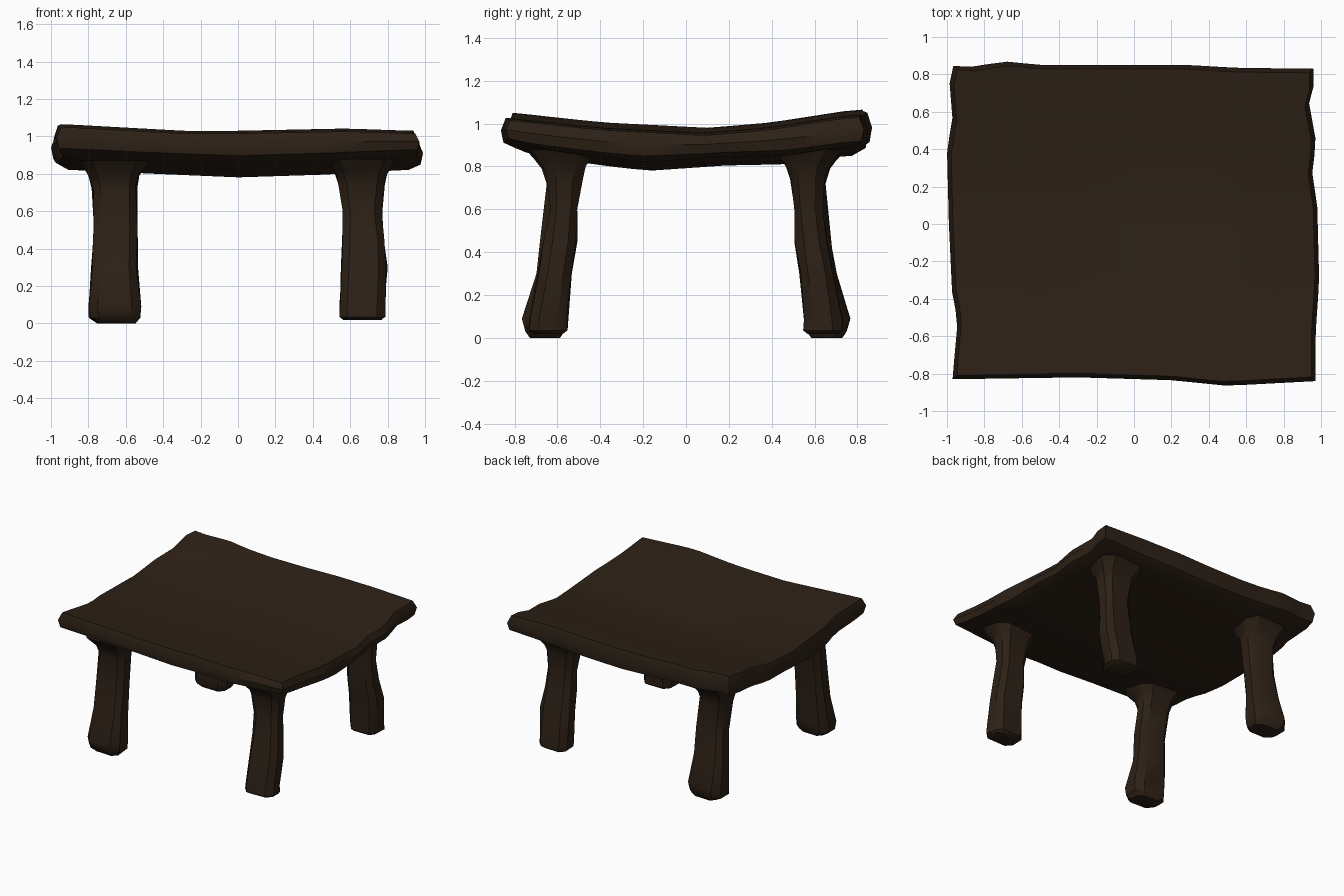
import bpy, bmesh, math, random

if "Cube" in bpy.data.objects:
    bpy.data.objects.remove(bpy.data.objects["Cube"])

random.seed(4)
wood = bpy.data.materials.new("dark_wood")
wood.diffuse_color = (0.026, 0.015, 0.008, 1)
wood.use_nodes = True
wood.node_tree.nodes["Principled BSDF"].inputs["Base Color"].default_value = wood.diffuse_color


def interp(pts, t):
    """Piecewise-linear profile lookup."""
    if t <= pts[0][0]:
        return pts[0][1]
    for (a, va), (b, vb) in zip(pts, pts[1:]):
        if t <= b:
            return va + (vb - va) * (t - a) / (b - a)
    return pts[-1][1]


def finish(bm, name):
    bmesh.ops.recalc_face_normals(bm, faces=bm.faces[:])
    mesh = bpy.data.meshes.new(name)
    bm.to_mesh(mesh)
    bm.free()
    mesh.materials.append(wood)
    ob = bpy.data.objects.new(name, mesh)
    bpy.context.collection.objects.link(ob)
    bpy.context.view_layer.objects.active = ob
    ob.select_set(True)
    bpy.ops.object.shade_smooth_by_angle(angle=math.radians(35))
    ob.select_set(False)


# Table top: uneven outline and sagging upper and lower surfaces
LEFT = [(-.83, -.97), (-.5, -.94), (-.43, -.97), (0, -.99), (.4, -1), (.55, -.97), (.8, -.99), (.85, -.96)]
RIGHT = [(-.84, .97), (-.6, .97), (-.3, .99), (.1, .98), (.3, .95), (.4, .97), (.54, .97), (.6, .92), (.73, .96), (.83, .96)]
FRONT = [(-.97, -.83), (-.3, -.82), (.2, -.835), (.5, -.865), (.97, -.84)]
BACK = [(-.95, .845), (-.86, .84), (-.7, .87), (-.5, .85), (.3, .85), (.55, .835), (.97, .83)]
TOP_Y = [(-.83, 1.045), (-.6, 1.02), (-.4, 1.0), (.1, .975), (.4, 1.0), (.8, 1.06)]
TOP_X = [(-.95, .005), (-.3, -.03), (0, -.03), (.6, -.018), (.95, -.03)]
LOW_Y = [(-.85, .87), (-.72, .84), (-.4, .80), (-.2, .78), (.2, .805), (.5, .81), (.8, .85)]
LOW_X = [(-.95, .04), (-.5, .02), (0, 0), (.5, .015), (.95, .04)]
NX, NY = 20, 18


def slab_point(i, j, inset, height):
    u, v = i / NX, j / NY
    gx, gy = -.97 + 1.94 * u, -.84 + 1.68 * v
    left, right = interp(LEFT, gy), interp(RIGHT, gy)
    front, back = interp(FRONT, gx), interp(BACK, gx)
    x = left + inset + (right - left - 2 * inset) * u
    y = front + inset + (back - front - 2 * inset) * v
    top = interp(TOP_Y, gy) + interp(TOP_X, gx)
    low = interp(LOW_Y, gy) + interp(LOW_X, gx)
    return x, y, low + (top - low) * height


bm = bmesh.new()
layers = []
for inset, height in [(.075, 0), (.012, .2), (0, .6), (.022, 1)]:
    full = height in (0, 1)
    layers.append({(i, j): bm.verts.new(slab_point(i, j, inset, height))
                   for i in range(NX + 1) for j in range(NY + 1)
                   if full or i in (0, NX) or j in (0, NY)})
for grid in (layers[0], layers[3]):
    for i in range(NX):
        for j in range(NY):
            bm.faces.new([grid[k] for k in ((i, j), (i + 1, j), (i + 1, j + 1), (i, j + 1))])
rim = ([(i, 0) for i in range(NX)] + [(NX, j) for j in range(NY)]
       + [(i, NY) for i in range(NX, 0, -1)] + [(0, j) for j in range(NY, 0, -1)])
for a, b in zip(layers, layers[1:]):
    for p, q in zip(rim, rim[1:] + rim[:1]):
        bm.faces.new((a[p], a[q], b[q], b[p]))
finish(bm, "table_top")

# Leg sections: height, centre x, half width x, centre |y|, half width y
LEFT_LEG = [(0, -.65, .10, .655, .07), (.03, -.66, .135, .66, .095), (.09, -.66, .14, .665, .10),
            (.3, -.66, .122, .625, .075), (.5, -.655, .115, .605, .068), (.72, -.66, .12, .575, .073),
            (.79, -.665, .135, .575, .095), (.87, -.66, .19, .58, .16)]
RIGHT_LEG = [(.018, .665, .10, .64, .07), (.035, .665, .12, .64, .09), (.09, .665, .122, .64, .088),
             (.3, .675, .123, .61, .08), (.45, .67, .115, .585, .077), (.6, .665, .105, .57, .07),
             (.74, .66, .122, .565, .08), (.8, .66, .14, .565, .10), (.88, .66, .19, .575, .16)]


def leg(name, sections, side):
    bm = bmesh.new()
    rings = []
    for z, cx, hx, cy, hy in sections:
        ring = []
        for a, b in [(1, .5), (.65, 1), (-.65, 1), (-1, .5), (-1, -.5), (-.65, -1), (.65, -1), (1, -.5)]:
            jitter = random.uniform(-.008, .004)
            ring.append(bm.verts.new((cx + a * (hx + jitter), side * cy + b * (hy + jitter), z)))
        rings.append(ring)
    for lo, hi in zip(rings, rings[1:]):
        for k in range(8):
            bm.faces.new((lo[k], lo[k - 7], hi[k - 7], hi[k]))
    bm.faces.new(rings[0])
    bm.faces.new(rings[-1])
    finish(bm, name)


for label, side in (("front", -1), ("back", 1)):
    leg(label + "_left_leg", LEFT_LEG, side)
    leg(label + "_right_leg", RIGHT_LEG, side)
